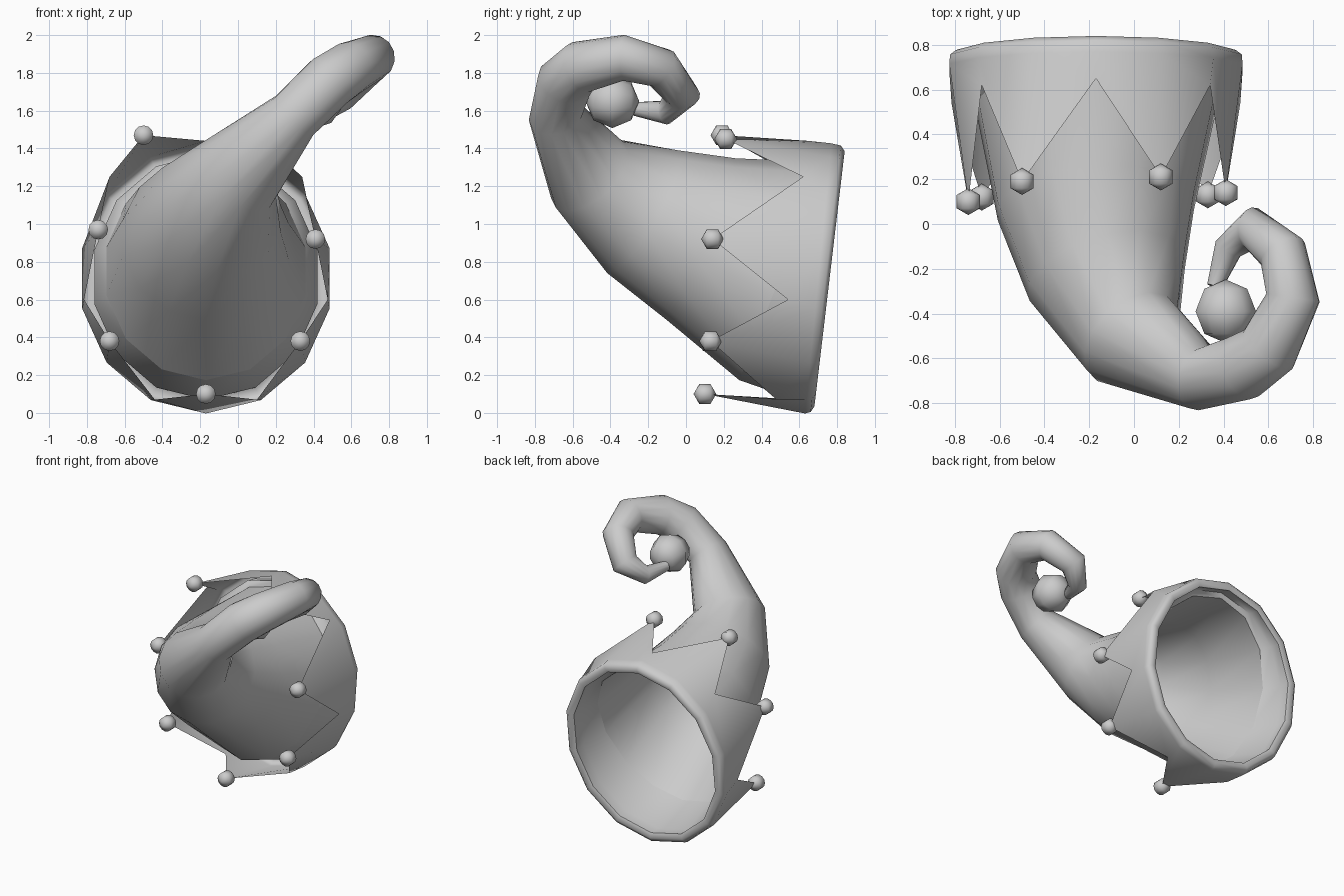
import bpy, bmesh, math
from mathutils import Vector

if "Cube" in bpy.data.objects:
    bpy.data.objects.remove(bpy.data.objects["Cube"], do_unlink=True)

POINTS = 7
SIDES = POINTS * 2
AXIS_X = -0.17


def finish(bm, name, angle):
    bmesh.ops.recalc_face_normals(bm, faces=bm.faces)
    mesh = bpy.data.meshes.new(name)
    bm.to_mesh(mesh)
    bm.free()
    obj = bpy.data.objects.new(name, mesh)
    bpy.context.collection.objects.link(obj)
    bpy.ops.object.select_all(action="DESELECT")
    obj.select_set(True)
    bpy.context.view_layer.objects.active = obj
    bpy.ops.object.shade_smooth_by_angle(angle=math.radians(angle))


def loft(name, rings, angle, cap=False):
    bm = bmesh.new()
    loops = [[bm.verts.new(p) for p in ring] for ring in rings]
    for a, b in zip(loops, loops[1:]):
        for i in range(SIDES):
            j = (i + 1) % SIDES
            bm.faces.new((a[i], a[j], b[j], b[i]))
    if cap:
        bm.faces.new(loops[-1])
    finish(bm, name, angle)


def tilted_ring(cz, rx, rz, y, tilt):
    ring = []
    for k in range(SIDES):
        a = math.tau * k / SIDES
        rise = -math.cos(a)
        ring.append(Vector((AXIS_X + rx * math.sin(a), y + tilt * rise, cz + rz * rise)))
    return ring


def pompom(name, center, radius, segments, rings):
    bpy.ops.mesh.primitive_uv_sphere_add(segments=segments, ring_count=rings, radius=radius,
                                         location=center, rotation=(math.pi / 2, 0, 0))
    obj = bpy.context.object
    obj.name = name
    bpy.ops.object.shade_smooth()


# Jagged collar: tips run round from the bottom, notches are mirrored
tips = [Vector(p) for p in (
    (-0.17, 0.10, 0.10), (0.33, 0.13, 0.38), (0.41, 0.14, 0.92), (0.12, 0.21, 1.45),
    (-0.50, 0.19, 1.47), (-0.74, 0.10, 0.97), (-0.68, 0.12, 0.38))]
half = [(0.27, 0.48, 0.07), (0.645, 0.54, 0.60), (0.51, 0.62, 1.25)]
notches = [Vector((AXIS_X + x, y, z)) for x, y, z in half]
notches.append(Vector((AXIS_X, 0.65, 1.44)))
notches += [Vector((AXIS_X - x, y, z)) for x, y, z in reversed(half)]
zigzag = [p for pair in zip(tips, notches) for p in pair]
rim = [tilted_ring(*spec) for spec in (
    (0.712, 0.672, 0.715, 0.70, 0.07),
    (0.71, 0.668, 0.705, 0.74, 0.08),
    (0.71, 0.64, 0.675, 0.76, 0.08),
    (0.71, 0.60, 0.64, 0.745, 0.08),
)]
loft("jagged_collar", [zigzag] + rim, 75)

# Curling body: centre, half width, half height of each cross-section
sections = [
    ((AXIS_X, 0.51, 0.75), 0.54, 0.62),
    ((-0.17, 0.08, 0.92), 0.45, 0.465),
    ((-0.12, -0.23, 1.065), 0.365, 0.375),
    ((-0.01, -0.51, 1.26), 0.25, 0.25),
    ((0.30, -0.69, 1.575), 0.145, 0.145),
    ((0.485, -0.64, 1.755), 0.15, 0.15),
    ((0.60, -0.56, 1.83), 0.14, 0.14),
    ((0.71, -0.33, 1.88), 0.122, 0.122),
    ((0.665, -0.13, 1.825), 0.11, 0.11),
    ((0.53, -0.02, 1.68), 0.095, 0.095),
    ((0.42, -0.11, 1.59), 0.065, 0.065),
    ((0.36, -0.28, 1.61), 0.035, 0.035),
]
centers = [Vector(s[0]) for s in sections]
body_rings = []
side = Vector((1, 0, 0))
for i, (_, width, height) in enumerate(sections):
    tangent = (centers[min(i + 1, len(centers) - 1)] - centers[max(i - 1, 0)]).normalized()
    side = (side - tangent * side.dot(tangent)).normalized()
    up = tangent.cross(side)
    body_rings.append([centers[i] + side * width * math.sin(a) - up * height * math.cos(a)
                       for a in (math.tau * k / SIDES for k in range(SIDES))])
loft("curled_body", body_rings, 75, cap=True)

# Lining flares from the body's mouth out to the rolled rim
loft("collar_lining", [rim[-1], tilted_ring(0.72, 0.605, 0.65, 0.66, 0.08), body_rings[0]], 75)

# Small balls on the collar points, large one at the curled tip
for n, tip in enumerate(tips):
    pompom(f"collar_ball_{n + 1}", tip, 0.06, 12, 3)
pompom("tip_ball", (0.41, -0.39, 1.65), 0.142, 10, 4)
